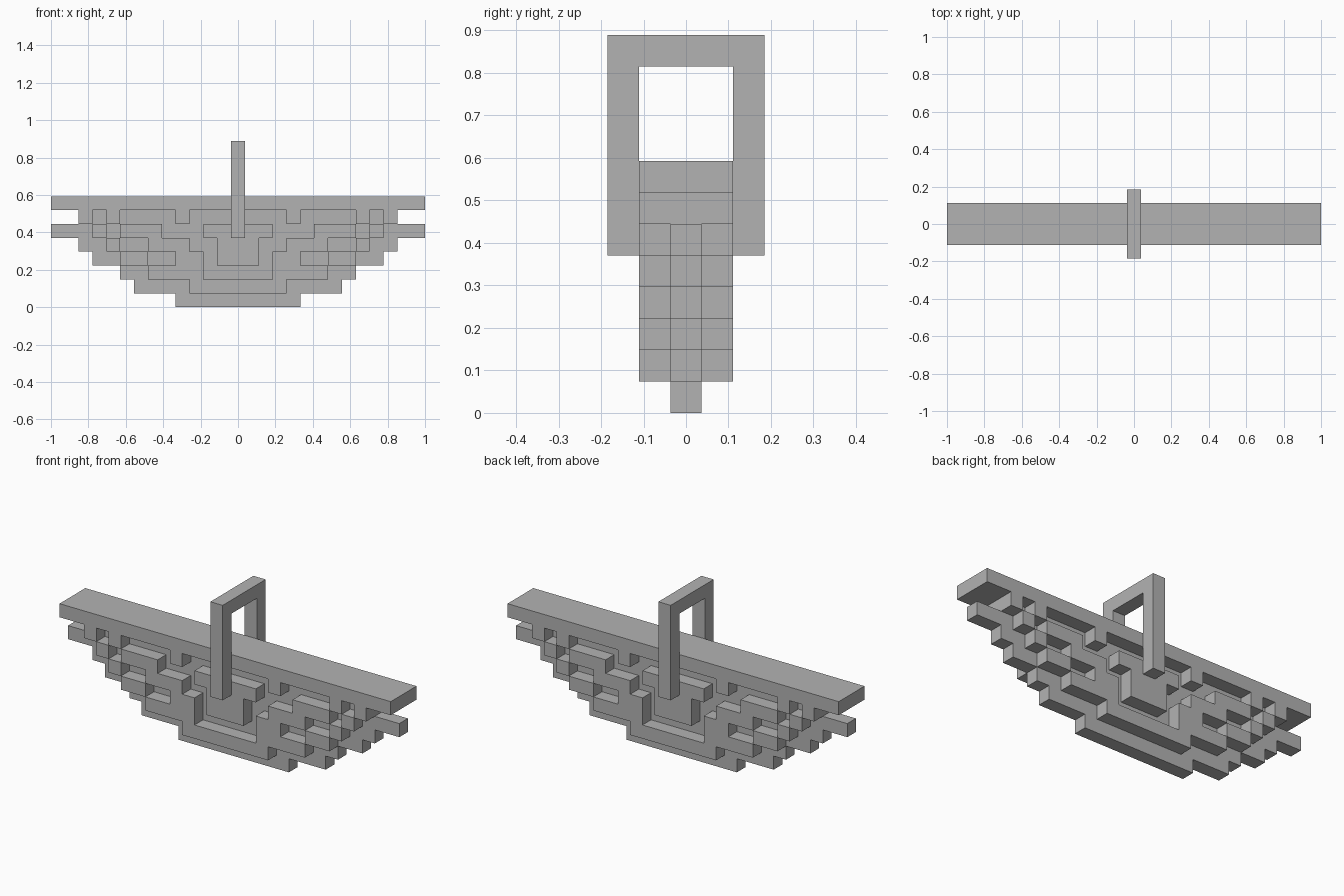
import bpy
import bmesh
import math
from mathutils import Vector

if "Cube" in bpy.data.objects:
    bpy.data.objects.remove(bpy.data.objects["Cube"])

U = 1 / 27      # one block unit
ROW = 2 * U     # height of one stepped row

grey = bpy.data.materials.new("plain_grey")
grey.use_nodes = True
grey.diffuse_color = (0.45, 0.45, 0.45, 1)
grey.node_tree.nodes["Principled BSDF"].inputs["Base Color"].default_value = (0.45, 0.45, 0.45, 1)


def finish(name, bm):
    bmesh.ops.recalc_face_normals(bm, faces=bm.faces)
    mesh = bpy.data.meshes.new(name)
    bm.to_mesh(mesh)
    bm.free()
    mesh.materials.append(grey)
    obj = bpy.data.objects.new(name, mesh)
    bpy.context.collection.objects.link(obj)
    return obj


def stepped_panel(name, rows, y0, y1):
    """Fill the x spans of each row with square cells and extrude them in y."""
    bm = bmesh.new()
    for row, spans in rows.items():
        for start, end in spans:
            for x in range(start, end, 2):
                corners = ((x, row), (x + 2, row), (x + 2, row + 1), (x, row + 1))
                bm.faces.new([bm.verts.new((a * U, y0 * U, b * ROW)) for a, b in corners])
    bmesh.ops.remove_doubles(bm, verts=bm.verts, dist=U / 10)
    result = bmesh.ops.extrude_face_region(bm, geom=bm.faces[:], use_keep_orig=True)
    moved = [v for v in result["geom"] if isinstance(v, bmesh.types.BMVert)]
    bmesh.ops.translate(bm, verts=moved, vec=Vector((0, (y1 - y0) * U, 0)))
    bmesh.ops.recalc_face_normals(bm, faces=bm.faces)
    bmesh.ops.dissolve_limit(bm, angle_limit=math.radians(1), verts=bm.verts, edges=bm.edges)
    return finish(name, bm)


def box(name, low, high):
    bm = bmesh.new()
    bmesh.ops.create_cube(bm, size=1)
    for v in bm.verts:
        v.co = [(l if c < 0 else h) * U for c, l, h in zip(v.co, low, high)]
    return finish(name, bm)


# Thin stepped core, widening upwards
half_widths = (9, 15, 17, 21, 23, 27, 23)
stepped_panel("hull_core", {r: [(-w, w)] for r, w in enumerate(half_widths)}, -1, 1)

# Raised woven relief: spans on the left half are mirrored to the right
side_spans = {
    2: [(5, 13)],
    3: [(5, 9), (13, 17)],
    4: [(7, 13), (17, 19)],
    5: [(11, 17), (19, 21)],
    6: [(7, 9), (17, 19), (21, 23)],
}
relief = {r: s + [(-b, -a) for a, b in s] for r, s in side_spans.items()}
relief[1] = [(-7, 7)]
emblem = {3: [(-3, 3)], 4: [(-3, 3)], 5: [(-5, 5)]}
for side, sign in (("front", -1), ("back", 1)):
    stepped_panel(side + "_relief", relief, sign, 3 * sign)
    stepped_panel(side + "_centre_block", emblem, sign, 3 * sign)

# Top plank
box("top_plank", (-27, -3, 14), (27, 3, 16))

# Handle frame standing over the plank
box("handle_front_post", (-1, -5, 10), (1, -3, 24))
box("handle_back_post", (-1, 3, 10), (1, 5, 24))
box("handle_crossbar", (-1, -3, 22), (1, 3, 24))
